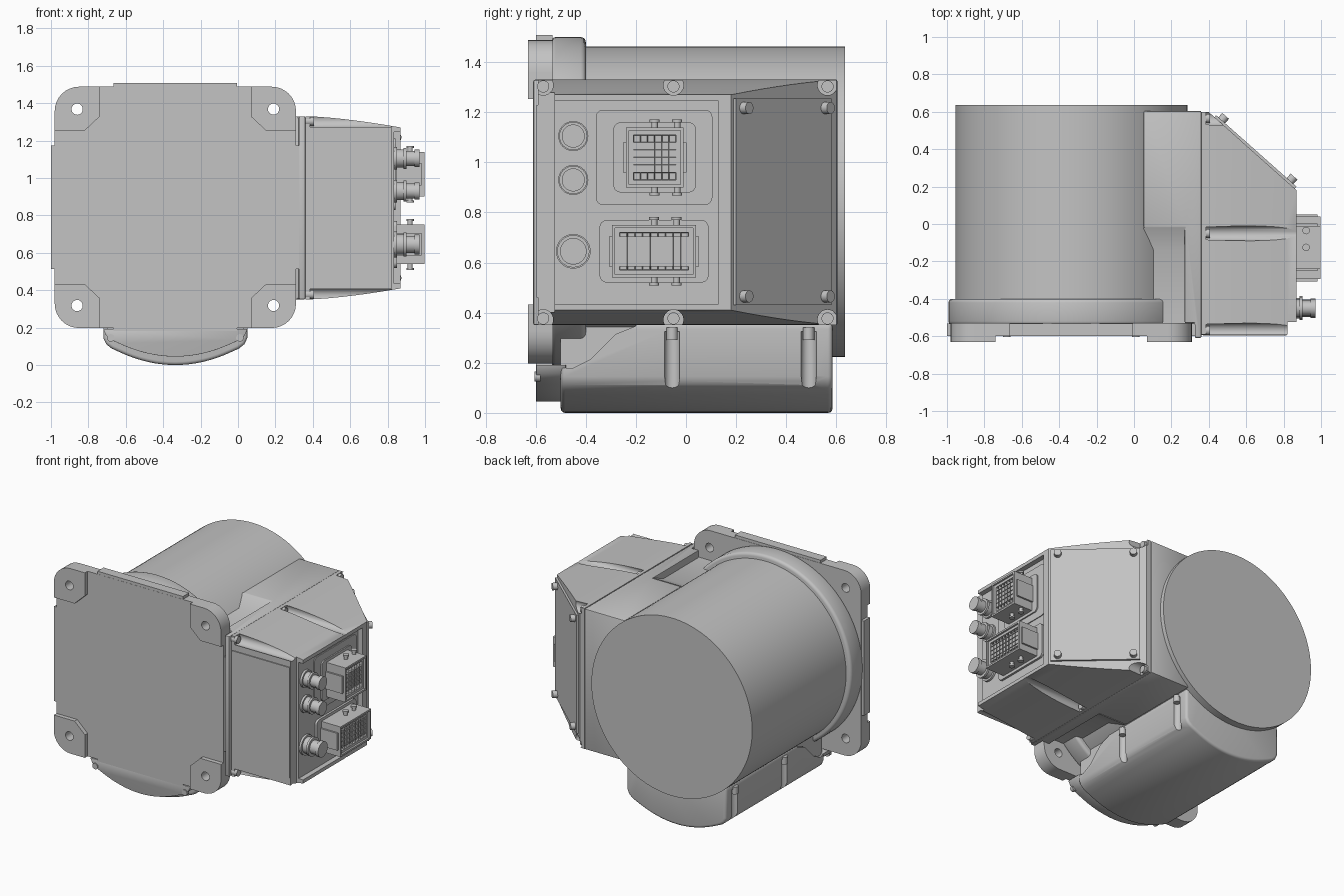
import bpy, bmesh, math
from mathutils import Vector, Matrix

if "Cube" in bpy.data.objects:
    bpy.data.objects.remove(bpy.data.objects["Cube"])

grey = bpy.data.materials.new("light_grey_metal")
grey.use_nodes = True
grey.diffuse_color = (0.55, 0.55, 0.55, 1)
grey.node_tree.nodes["Principled BSDF"].inputs["Base Color"].default_value = (0.55, 0.55, 0.55, 1)

CX, CZ = -0.335, 0.843          # motor axis
parts, cutters = [], []


def finish(name, bm, cutter=False):
    bmesh.ops.recalc_face_normals(bm, faces=bm.faces)
    mesh = bpy.data.meshes.new(name)
    bm.to_mesh(mesh)
    bm.free()
    mesh.materials.append(grey)
    ob = bpy.data.objects.new(name, mesh)
    bpy.context.scene.collection.objects.link(ob)
    ob.hide_render = cutter
    (cutters if cutter else parts).append(ob)
    return ob


def prism(name, pts, axis, lo, hi, cutter=False):
    """Extrude a 2D outline along one axis."""
    place = {"x": lambda p, d: (d, p[0], p[1]),
             "y": lambda p, d: (p[0], d, p[1]),
             "z": lambda p, d: (p[0], p[1], d)}[axis]
    bm = bmesh.new()
    a = [bm.verts.new(place(p, lo)) for p in pts]
    b = [bm.verts.new(place(p, hi)) for p in pts]
    bm.faces.new(a)
    bm.faces.new(b[::-1])
    for i in range(len(pts)):
        j = (i + 1) % len(pts)
        bm.faces.new((a[i], b[i], b[j], a[j]))
    return finish(name, bm, cutter)


def rect(u0, u1, w0, w1, r=0.0):
    if r == 0:
        return [(u0, w0), (u1, w0), (u1, w1), (u0, w1)]
    out = []
    corners = ((u1 - r, w1 - r), (u0 + r, w1 - r), (u0 + r, w0 + r), (u1 - r, w0 + r))
    for k, (cu, cw) in enumerate(corners):
        for s in range(9):
            t = math.radians(90 * k + 90 * s / 8)
            out.append((cu + r * math.cos(t), cw + r * math.sin(t)))
    return out


def rod(name, start, end, r, seg=24, cutter=False):
    p, q = Vector(start), Vector(end)
    rot = (q - p).to_track_quat("Z", "Y").to_matrix().to_4x4()
    bm = bmesh.new()
    bmesh.ops.create_cone(bm, cap_ends=True, segments=seg, radius1=r, radius2=r,
                          depth=(q - p).length, matrix=Matrix.Translation((p + q) / 2) @ rot)
    return finish(name, bm, cutter)


def bevel(ob, width, segments=3):
    m = ob.modifiers.new("bevel", "BEVEL")
    m.width, m.segments, m.limit_method = width, segments, "ANGLE"


def cut(ob, cutter):
    m = ob.modifiers.new("cut", "BOOLEAN")
    m.operation, m.solver, m.object = "DIFFERENCE", "EXACT", cutter


# Motor drum and collar
rod("motor_drum", (CX, -0.45, CZ), (CX, 0.635, CZ), 0.62, 128)
collar = rod("motor_collar", (CX, -0.54, CZ), (CX, -0.4, CZ), 0.657, 128)
bevel(collar, 0.02)

# Mounting flange with raised corner pads and through holes
H = 0.645
flange = prism("flange_plate", rect(CX - H, CX + H, CZ - H, CZ + H, 0.13), "y", -0.6, -0.53)
prism("flange_side_tabs", rect(CX - 0.665, CX + 0.665, CZ - 0.33, CZ + 0.33), "y", -0.599, -0.532)
prism("flange_end_tabs", rect(CX - 0.33, CX + 0.33, CZ - 0.66, CZ + 0.665), "y", -0.599, -0.532)
for sx in (-1, 1):
    for sz in (-1, 1):
        pts = [(H, 0.41), (0.485, 0.41), (0.405, 0.485), (0.405, H)]
        for s in range(9):
            t = math.radians(90 - 90 * s / 8)
            pts.append((0.515 + 0.13 * math.cos(t), 0.515 + 0.13 * math.sin(t)))
        pad = prism("flange_corner_pad", [(CX + sx * u, CZ + sz * w) for u, w in pts],
                    "y", -0.63, -0.535)
        hx, hz = CX + sx * 0.525, CZ + sz * 0.525
        hole = rod("hole_cutter", (hx, -0.8, hz), (hx, -0.3, hz), 0.03, 24, True)
        cut(pad, hole)
        cut(flange, hole)

# Connection box base beside the drum
MID, TOP = 0.84, 0.49
base = prism("box_base", [(0.05, 0.605), (0.36, 0.605), (0.36, -0.61), (0.325, -0.61),
                          (0.325, -0.53), (0.27, -0.53), (0.27, -0.02), (0.05, -0.02)],
             "z", MID - TOP, MID + TOP)
bevel(base, 0.008, 2)
half = [(-0.53, 0.44), (-0.14, 0.44), (-0.02, TOP)]
prism("box_base_step", [(y, MID + w) for y, w in half] + [(y, MID - w) for y, w in half[::-1]],
      "x", 0.05, 0.3)

# Tapered cover with a chamfered back corner
crown = [(0.362 + 0.508 * i / 8, TOP - 0.06 * (i / 8) ** 1.5) for i in range(9)]
cover = prism("box_cover", [(x, MID + w) for x, w in crown] + [(x, MID - w) for x, w in crown[::-1]],
              "y", -0.59, 0.6)
cut(cover, prism("chamfer_cutter", [(0.398, 0.6), (0.87, 0.18), (1.1, -0.025), (1.1, 0.8), (0.398, 0.8)],
                 "z", 0, 2, True))
cut(cover, prism("face_cutter", rect(-0.7, 0.13, 0.435, 1.245), "x", 0.835, 1.1, True))
cut(cover, prism("corner_cutter", rect(0.82, 1.1, -0.8, -0.525), "z", 0, 2, True))
for y in (-0.57, -0.05, 0.565):
    for s in (-1, 1):
        z = MID + s * 0.463
        cut(cover, rod("bolt_groove_cutter", (0.385, y, z + s * 0.005), (1.1, y, z + s * 0.005),
                       0.04, 24, True))
        rod("cover_bolt", (0.36, y, z), (0.405, y, z), 0.024)
prism("front_panel", rect(0.37, 0.815, 0.46, 1.23), "y", -0.597, -0.585)

# Sloped access plate with four screws
n = Vector((0.42, 0.472, 0)).normalized()
p0, p1 = Vector((0.43, 0.571, 0)), Vector((0.86, 0.189, 0))
ring = [p0 - n * 0.01, p1 - n * 0.01, p1 + n * 0.014, p0 + n * 0.014]
prism("access_plate", [(v.x, v.y) for v in ring], "z", 0.43, 1.255)
for t in (0.07, 0.92):
    for z in (0.465, 1.217):
        p = p0.lerp(p1, t) + Vector((0, 0, z))
        rod("access_screw", p, p + n * 0.045, 0.024)

# Round connectors
for z, k in ((1.105, 1.0), (0.93, 1.0), (0.645, 1.15)):
    for r, a, b in ((0.06, 0.83, 0.85), (0.048, 0.85, 0.885), (0.056, 0.885, 0.9),
                    (0.04, 0.9, 0.945), (0.046, 0.945, 0.97)):
        rod("round_connector", (a, -0.45, z), (b, -0.45, z), r * k, 32)


# Rectangular multi-pin connectors
def socket(y0, y1, z0, z1, cols, rows):
    prism("socket_gasket", rect(y0 - 0.05, y1 + 0.05, z0 - 0.02, z1 + 0.02, 0.03), "x", 0.83, 0.85)
    lip, face_x, floor_x = 0.03, 0.998, 0.985
    bm = bmesh.new()
    loops = []
    for x, m in ((0.84, 0), (face_x, 0), (face_x, 0.012), (floor_x, 0.012), (floor_x, lip)):
        loops.append([bm.verts.new((x, y, z))
                      for y, z in rect(y0 + m, y1 - m, z0 + m, z1 - m)])
    for a, b in zip(loops, loops[1:]):
        for i in range(4):
            j = (i + 1) % 4
            bm.faces.new((a[i], a[j], b[j], b[i]))
    finish("socket_shell", bm)
    # pin grid with recessed cells
    bm = bmesh.new()
    dy, dz = (y1 - y0 - 2 * lip) / cols, (z1 - z0 - 2 * lip) / rows
    grid = [[bm.verts.new((floor_x, y0 + lip + i * dy, z0 + lip + j * dz))
             for j in range(rows + 1)] for i in range(cols + 1)]
    for i in range(cols):
        for j in range(rows):
            bm.faces.new((grid[i][j], grid[i + 1][j], grid[i + 1][j + 1], grid[i][j + 1]))
    bm.normal_update()
    cells = bm.faces[:]
    bmesh.ops.inset_individual(bm, faces=cells, thickness=0.003)
    for v in {v for f in cells for v in f.verts}:
        v.co.x -= 0.02
    finish("socket_pin_grid", bm)
    # side lugs and latch pins
    zc, yc = (z0 + z1) / 2, (y0 + y1) / 2
    prism("socket_side_lugs", rect(y0 - 0.012, y1 + 0.012, zc - 0.06, zc + 0.06), "x", 0.85, 0.98)
    for y in (yc, yc + 0.09):
        for z, s in ((z0, -1), (z1, 1)):
            rod("latch_pin", (0.92, y, z - s * 0.01), (0.92, y, z + s * 0.025), 0.013, 16)
            rod("latch_pin_head", (0.92, y, z + s * 0.02), (0.92, y, z + s * 0.032), 0.02, 16)


prism("socket_mount_pad", rect(-0.36, 0.105, 0.83, 1.21, 0.03), "x", 0.83, 0.841)
socket(-0.24, -0.01, 0.9, 1.14, 6, 6)
socket(-0.295, 0.04, 0.54, 0.75, 9, 5)


# Curved underside pod
def pod_outline(lift, shoulder):
    side = [(0.3 * i / 8, lift + 0.07 * (i / 8) ** 2) for i in range(9)]
    side += [(0.34, lift + 0.088), (0.37, lift + 0.112), (0.385, lift + 0.145)] + shoulder
    return [(CX + u, z) for u, z in side] + [(CX - u, z) for u, z in side[:0:-1]]


pod = prism("pod_body", pod_outline(0.0, [(0.385, 0.352), (0.25, 0.5)]), "y", -0.5, 0.585)
bevel(pod, 0.018)
cap = prism("pod_front_cap", pod_outline(0.045, [(0.384, 0.192)]), "y", -0.598, -0.48)
bevel(cap, 0.01, 2)
for s in (-1, 1):
    a, b = CX + s * 0.365, CX + s * 0.6
    cut(pod, prism("shoulder_cutter", [(-0.7, 0.175), (-0.45, 0.18), (-0.38, 0.215), (-0.28, 0.315),
                                       (-0.2, 0.347), (-0.2, 0.6), (-0.7, 0.6)],
                   "x", min(a, b), max(a, b), True))
    x = CX + s * 0.385
    for y in (-0.055, 0.49):
        cut(pod, rod("slot_cutter", (x, y, 0.03), (x, y, 0.325), 0.03, 24, True))
        rod("pod_bolt", (x, y, 0.29), (x, y, 0.34), 0.022)
    rod("pod_front_bolt", (x - s * 0.04, -0.605, 0.145), (x - s * 0.04, -0.58, 0.145), 0.02)

# Bake modifiers, drop cutters, smooth the round surfaces
bpy.ops.object.select_all(action="DESELECT")
for ob in parts:
    ob.select_set(True)
bpy.context.view_layer.objects.active = parts[0]
bpy.ops.object.convert(target="MESH")
for ob in cutters:
    bpy.data.objects.remove(ob)
bpy.ops.object.shade_smooth_by_angle(angle=math.radians(32))
